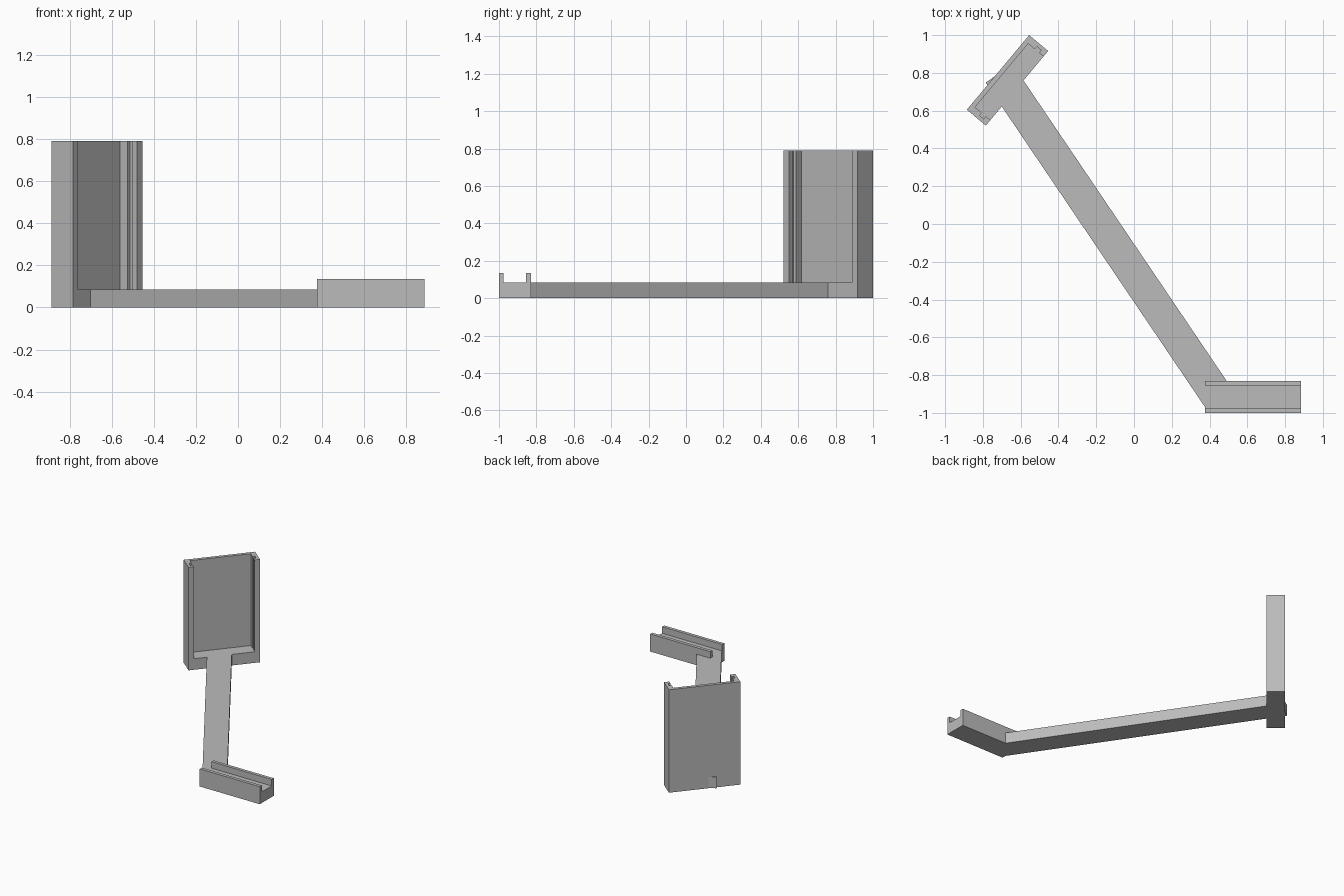
import bpy
import bmesh
from mathutils import Vector

cube = bpy.data.objects.get("Cube")
if cube:
    bpy.data.objects.remove(cube, do_unlink=True)

grey = bpy.data.materials.new("plain grey")
grey.use_nodes = True
grey.diffuse_color = (0.5, 0.5, 0.5, 1)
grey.node_tree.nodes["Principled BSDF"].inputs["Base Color"].default_value = (0.5, 0.5, 0.5, 1)


def prism(name, outline, height):
    """Extrude a plan outline from the ground up to a height."""
    bm = bmesh.new()
    base = bm.faces.new([bm.verts.new((p[0], p[1], 0)) for p in outline])
    grown = bmesh.ops.extrude_face_region(bm, geom=[base], use_keep_orig=True)
    top = [v for v in grown["geom"] if isinstance(v, bmesh.types.BMVert)]
    bmesh.ops.translate(bm, verts=top, vec=(0, 0, height))
    bmesh.ops.recalc_face_normals(bm, faces=bm.faces)
    mesh = bpy.data.meshes.new(name)
    bm.to_mesh(mesh)
    bm.free()
    mesh.materials.append(grey)
    obj = bpy.data.objects.new(name, mesh)
    bpy.context.collection.objects.link(obj)
    return obj


FLOOR = 0.085

# Upright holder: its plan is drawn along the back edge, then placed at an angle
back_start, back_end = Vector((-0.885, 0.605)), Vector((-0.555, 1.0))
along = (back_end - back_start).normalized()
forward = Vector((along.y, -along.x))
middle = (back_start + back_end) / 2
half = (back_end - back_start).length / 2
DEPTH, WALL, SIDE, GROOVE = 0.131, 0.025, 0.038, 0.018


def place(u, v):
    return middle + along * u + forward * v


# Inner side wall with a slot, from the back wall to the front lip
inner = half - SIDE
side = [(inner, WALL), (inner, 0.071), (inner + GROOVE, 0.071),
        (inner + GROOVE, 0.1), (inner, 0.1), (inner, DEPTH)]
cavity = [(-u, v) for u, v in reversed(side)] + side
shell = [(half, DEPTH), (half, 0), (-half, 0), (-half, DEPTH)] + cavity
prism("holder_shell", [place(*p) for p in shell], 0.79)
prism("holder_floor", [place(*p) for p in cavity], FLOOR)

# Long arm between holder and tray, with its small end behind the holder
prism("arm", [(-0.70, 0.622), (0.375, -0.968), (0.375, -0.83),
              (0.49, -0.83), (-0.585, 0.76)], FLOOR)
prism("arm_end", [(-0.77, 0.743), (-0.785, 0.749), (-0.738, 0.781)], FLOOR)
bpy.data.objects.remove(bpy.data.objects["arm_end"], do_unlink=True)
prism("arm_end", [(-0.768, 0.724), (-0.785, 0.749), (-0.738, 0.781)], FLOOR)


# Low tray with two rails
def strip(name, y0, y1, height):
    prism(name, [(0.375, y0), (0.885, y0), (0.885, y1), (0.375, y1)], height)


strip("tray_front_rail", -1.0, -0.975, 0.135)
strip("tray_floor", -0.975, -0.855, FLOOR)
strip("tray_back_rail", -0.855, -0.83, 0.135)
